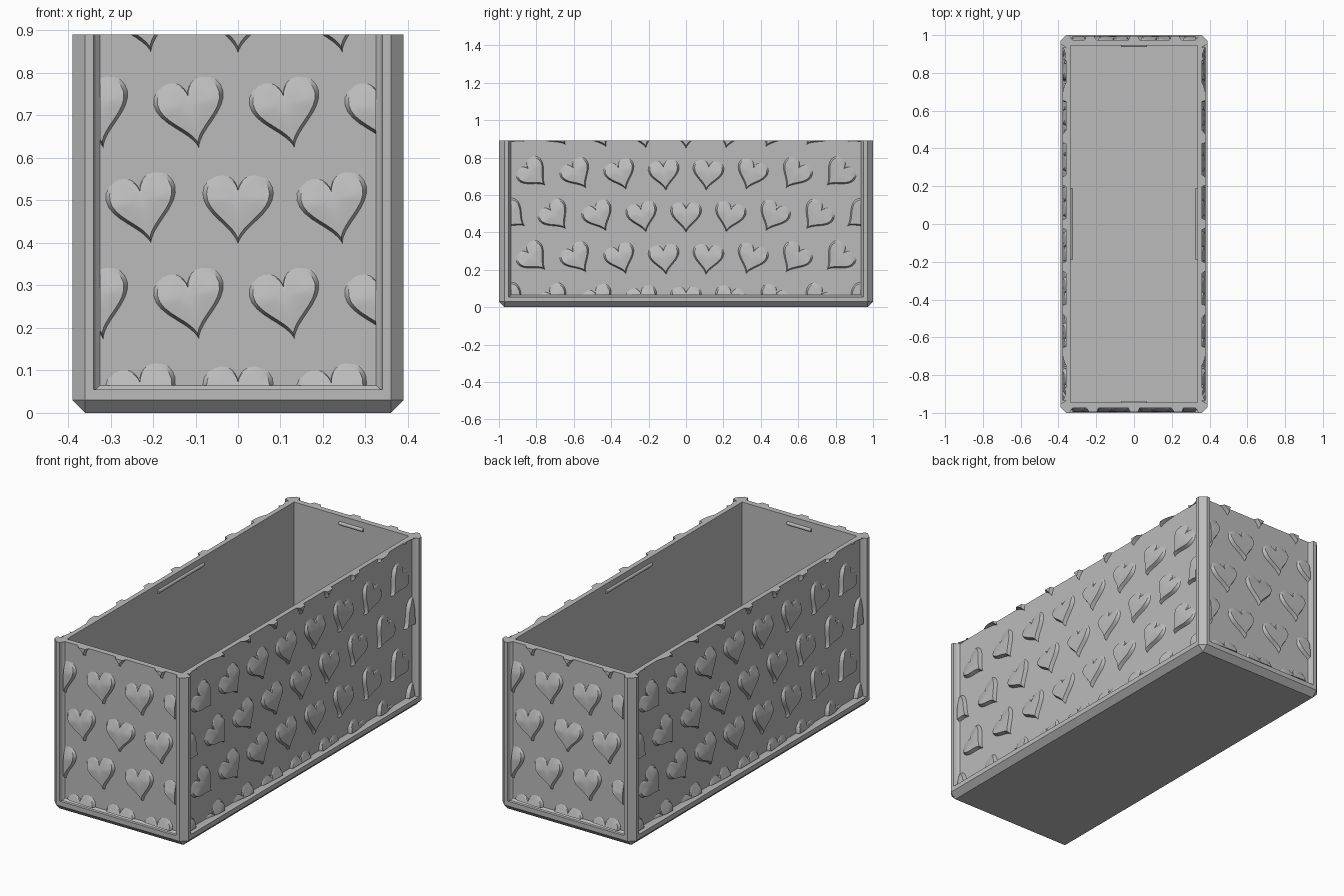
import bpy, bmesh
from math import sin, cos, pi, radians
from mathutils import Matrix, Vector

if "Cube" in bpy.data.objects:
    bpy.data.objects.remove(bpy.data.objects["Cube"])

GREY = (0.5, 0.5, 0.5, 1)
mat = bpy.data.materials.new("plain grey")
mat.use_nodes = True
mat.diffuse_color = GREY
mat.node_tree.nodes["Principled BSDF"].inputs["Base Color"].default_value = GREY

TOP, SILL = 0.89, 0.065          # rim height, lower edge of the panels
WALL_X, WALL_Y = 0.36, 0.975     # panel planes
IN_X, IN_Y = 0.335, 0.945        # inside faces


def finish(name, bm):
    bmesh.ops.remove_doubles(bm, verts=bm.verts, dist=1e-5)
    bmesh.ops.recalc_face_normals(bm, faces=bm.faces)
    mesh = bpy.data.meshes.new(name)
    bm.to_mesh(mesh)
    bm.free()
    mesh.materials.append(mat)
    obj = bpy.data.objects.new(name, mesh)
    bpy.context.collection.objects.link(obj)
    return obj


def bridge(bm, a, b):
    n = len(a)
    for i in range(n):
        j = (i + 1) % n
        bm.faces.new((a[i], a[j], b[j], b[i]))


def octagon(bm, hx, hy, z, c):
    pts = []
    for sx, sy in ((1, 1), (-1, 1), (-1, -1), (1, -1)):
        pair = [(sx * hx, sy * (hy - c)), (sx * (hx - c), sy * hy)]
        pts += pair if sx * sy > 0 else pair[::-1]
    return [bm.verts.new((x, y, z)) for x, y in pts]


# Open box with chamfered base rail, thin walls and floor
bm = bmesh.new()
rings = [octagon(bm, *r) for r in (
    (0.36, 0.97, 0, 0), (0.39, 1, 0.03, 0.03), (0.39, 1, 0.055, 0.03),
    (0.375, 0.985, 0.055, 0.015), (WALL_X, WALL_Y, SILL, 0),
    (WALL_X, WALL_Y, TOP, 0), (IN_X, IN_Y, TOP, 0), (IN_X, IN_Y, 0.04, 0))]
for lower, upper in zip(rings, rings[1:]):
    bridge(bm, lower, upper)
bm.faces.new(rings[0])
bm.faces.new(rings[-1])
bmesh.ops.remove_doubles(bm, verts=bm.verts, dist=1e-5)
bmesh.ops.dissolve_degenerate(bm, dist=1e-5, edges=bm.edges)
finish("box_shell", bm)

# Chamfered corner posts
POST = [(0.39, 0.97), (0.36, 1), (0.34, 1), (0.335, 0.985), (0.325, WALL_Y),
        (WALL_X, WALL_Y), (WALL_X, 0.935), (0.375, 0.945), (0.39, 0.95)]
for sx, sx_name in ((1, "left"), (-1, "right")):
    for sy, sy_name in ((1, "back"), (-1, "front")):
        bm = bmesh.new()
        low, high = [[bm.verts.new((sx * x, sy * y, z)) for x, y in POST]
                     for z in (0.055, TOP)]
        bridge(bm, low, high)
        bm.faces.new(low)
        bm.faces.new(high)
        finish(f"{sy_name}_{sx_name}_post", bm)


def heart(bm, u, z, angle):
    """Raised heart: steep lower edges, fading out at the upper lobes."""
    n, depth = 40, 0.019
    spin = Matrix.Rotation(angle, 2)
    loops = []
    for scale, full in ((1, 0), (0.87, 1), (0.6, 1), (0.3, 1)):
        loop = []
        for i in range(n):
            t = 2 * pi * i / n
            x = 0.085 * sin(t) ** 3 * scale
            y = 0.0059 * (13 * cos(t) - 5 * cos(2 * t) - 2 * cos(3 * t) - cos(4 * t)) * scale
            fade = min(1, max(0.08, (0.062 - y) / 0.055))
            w = depth * fade if full else -0.003
            p = spin @ Vector((x, y))
            loop.append(bm.verts.new((u + p.x, -w, z + p.y)))
        loops.append(loop)
    for a, b in zip(loops, loops[1:]):
        bridge(bm, a, b)
    bm.faces.new(loops[0])
    bm.faces.new(loops[-1])


def heart_panel(name, half, pitch, tilt, distance, turn):
    bm = bmesh.new()
    for row in range(5):
        z = 0.045 + row * 0.225
        shift = 0.5 * (row % 2)
        for k in range(-5, 6):
            u = (k + shift) * pitch
            if abs(u) < half + 0.08:
                heart(bm, u, z, tilt(u))
    # Trim to the panel opening and close the cut ends
    for co, no in (((half, 0, 0), (1, 0, 0)), ((-half, 0, 0), (-1, 0, 0)),
                   ((0, 0, TOP), (0, 0, 1)), ((0, 0, SILL), (0, 0, -1))):
        bmesh.ops.bisect_plane(bm, geom=bm.verts[:] + bm.edges[:] + bm.faces[:],
                               plane_co=co, plane_no=no, clear_outer=True)
        bmesh.ops.holes_fill(bm, edges=[e for e in bm.edges if e.is_boundary], sides=0)
    bm.transform(Matrix.Rotation(turn, 4, "Z") @ Matrix.Translation((0, -distance, 0)))
    obj = finish(name, bm)
    bpy.ops.object.select_all(action="DESELECT")
    obj.select_set(True)
    bpy.context.view_layer.objects.active = obj
    bpy.ops.object.shade_smooth_by_angle(angle=radians(30))


def end_tilt(u):
    return radians(12) if abs(u) > 0.05 else 0


def side_tilt(u):
    return radians(-55) * u


# Relief hearts on all four walls
heart_panel("front_hearts", 0.325, 0.225, end_tilt, WALL_Y, 0)
heart_panel("back_hearts", 0.325, 0.225, end_tilt, WALL_Y, pi)
heart_panel("left_hearts", 0.935, 0.235, side_tilt, WALL_X, pi / 2)
heart_panel("right_hearts", 0.935, 0.235, side_tilt, WALL_X, -pi / 2)

# Small rounded catch ridges inside the rim
for name, length, distance, turn in (
        ("front_catch", 0.14, IN_Y, 0), ("back_catch", 0.14, IN_Y, pi),
        ("left_catch", 0.38, IN_X, pi / 2), ("right_catch", 0.38, IN_X, -pi / 2)):
    bm = bmesh.new()
    bmesh.ops.create_cone(bm, cap_ends=True, segments=12, radius1=0.009,
                          radius2=0.009, depth=length)
    bm.transform(Matrix.Rotation(turn, 4, "Z") @ Matrix.Translation((0, -distance, 0.85))
                 @ Matrix.Rotation(pi / 2, 4, "Y"))
    finish(name, bm)
